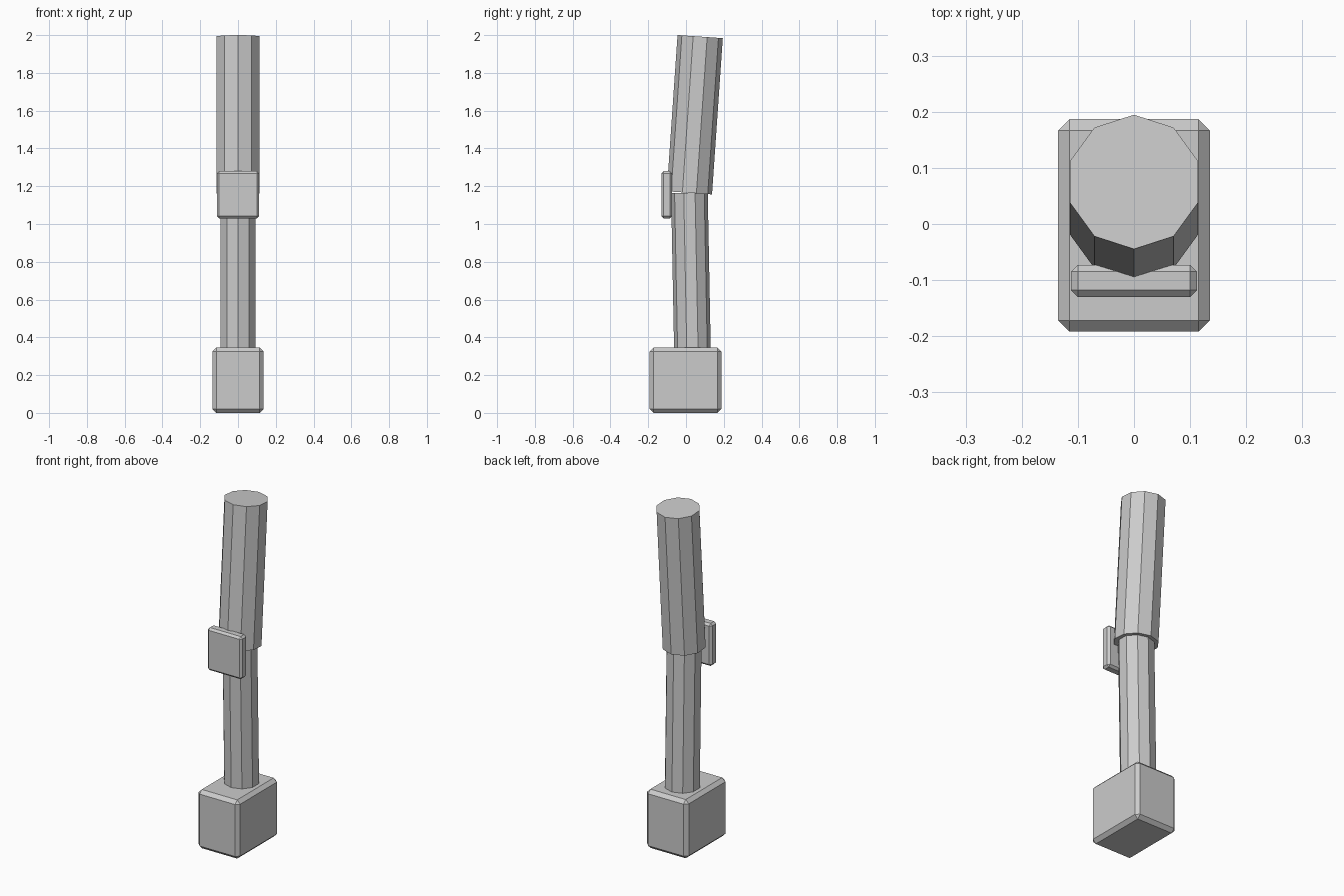
import bpy
from mathutils import Vector

if "Cube" in bpy.data.objects:
    bpy.data.objects.remove(bpy.data.objects["Cube"])


def limb(name, bottom, top, radius):
    # ten-sided tube between two points, with a corner facing front
    a, b = Vector(bottom), Vector(top)
    d = b - a
    bpy.ops.mesh.primitive_cylinder_add(vertices=10, radius=radius, depth=d.length,
                                        location=(a + b) / 2)
    ob = bpy.context.object
    ob.name = name
    ob.rotation_mode = 'QUATERNION'
    ob.rotation_quaternion = Vector((0, 0, 1)).rotation_difference(d)
    return ob


def block(name, low, high, bevel):
    # box with flat chamfered edges
    a, b = Vector(low), Vector(high)
    bpy.ops.mesh.primitive_cube_add(size=1, location=(a + b) / 2)
    ob = bpy.context.object
    ob.name = name
    ob.scale = b - a
    bpy.ops.object.transform_apply(location=False, rotation=False, scale=True)
    m = ob.modifiers.new("chamfer", 'BEVEL')
    m.width = bevel
    m.segments = 1
    return ob


# leg: both limbs meet at the knee
knee = (0, 0.018, 1.165)
limb("thigh", knee, (0, 0.075, 1.992), 0.12)
limb("shin", (0, 0.034, 0.335), knee, 0.097)

# knee pad and boot
block("knee_pad", (-0.112, -0.13, 1.03), (0.112, -0.073, 1.28), 0.012)
block("boot", (-0.135, -0.192, 0), (0.135, 0.187, 0.345), 0.02)
